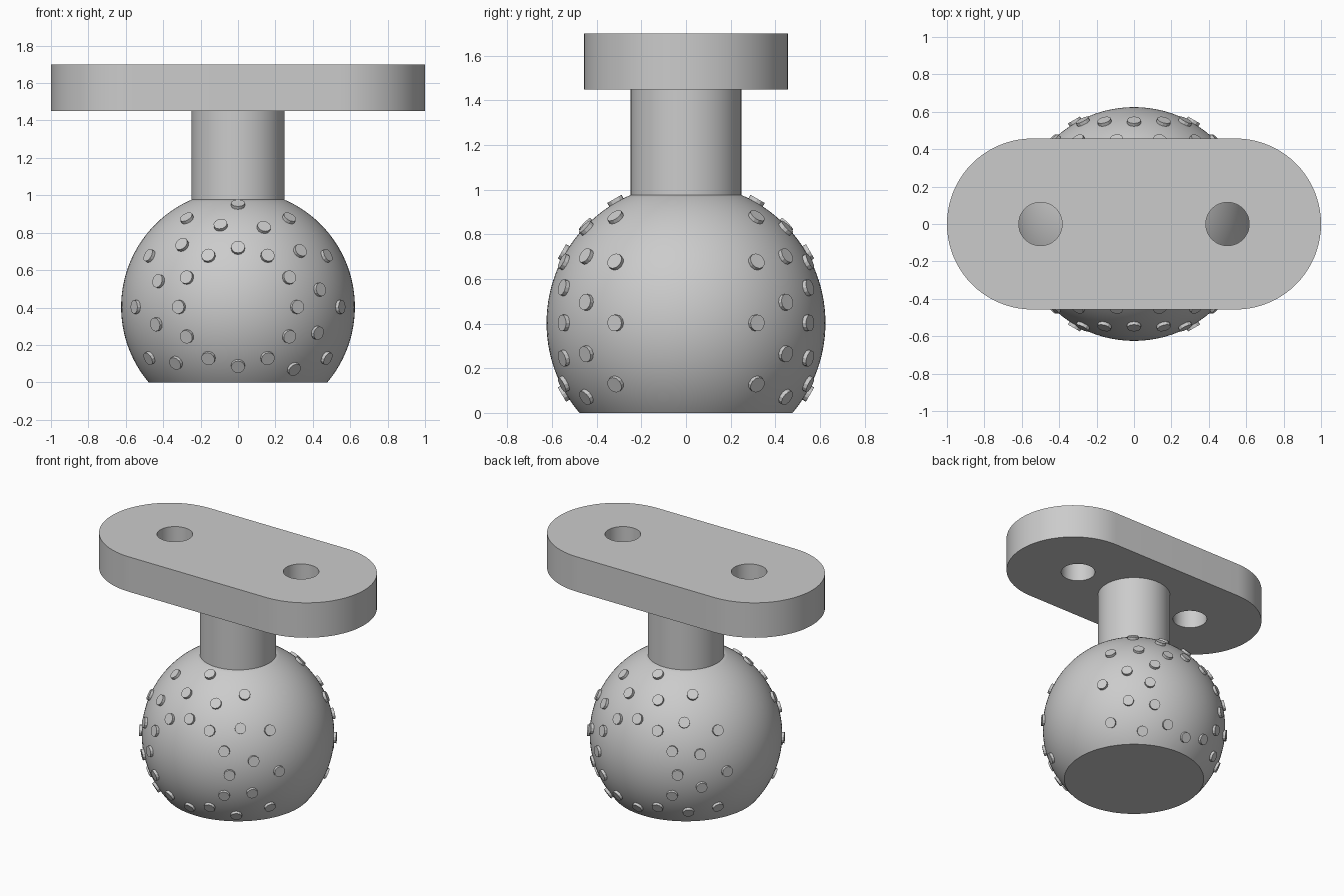
import bpy
import bmesh
from math import sin, cos, pi, radians, sqrt, asin
from mathutils import Vector, Matrix

if "Cube" in bpy.data.objects:
    bpy.data.objects.remove(bpy.data.objects["Cube"], do_unlink=True)

grey = bpy.data.materials.new("plain grey")
grey.use_nodes = True
GREY = (0.6, 0.6, 0.6, 1)
grey.diffuse_color = GREY
grey.node_tree.nodes["Principled BSDF"].inputs["Base Color"].default_value = GREY

BALL_R, BALL_Z = 0.625, 0.403
NECK_R = 0.248
PLATE_LOW, PLATE_TOP = 1.45, 1.70
PLATE_R, HOLE_R, HOLE_X = 0.457, 0.116, 0.5


def smooth(obj):
    bpy.ops.object.select_all(action='DESELECT')
    obj.select_set(True)
    bpy.context.view_layer.objects.active = obj
    bpy.ops.object.shade_smooth_by_angle(angle=radians(30))


def add_mesh(name, bm):
    mesh = bpy.data.meshes.new(name)
    bm.to_mesh(mesh)
    bm.free()
    mesh.materials.append(grey)
    obj = bpy.data.objects.new(name, mesh)
    bpy.context.collection.objects.link(obj)
    return obj


def lathe(name, profile, steps=96):
    """Spin a list of (radius, height) points around the z axis."""
    bm = bmesh.new()
    verts = [bm.verts.new((r, 0, z)) for r, z in profile]
    edges = [bm.edges.new(pair) for pair in zip(verts, verts[1:])]
    bmesh.ops.spin(bm, geom=verts + edges, axis=(0, 0, 1), cent=(0, 0, 0),
                   angle=2 * pi, steps=steps)
    bmesh.ops.remove_doubles(bm, verts=bm.verts, dist=0.0001)
    bmesh.ops.recalc_face_normals(bm, faces=bm.faces)
    smooth(add_mesh(name, bm))


# Ball with a flat foot, open only where the neck enters
low = asin(-BALL_Z / BALL_R)
high = asin(sqrt(BALL_R ** 2 - NECK_R ** 2) / BALL_R)
angles = [low + (high - low) * i / 48 for i in range(49)]
arc = [(BALL_R * cos(a), BALL_Z + BALL_R * sin(a)) for a in angles]
lathe("ball", [(0, 0)] + arc + [(0, arc[-1][1])])

# Neck
lathe("neck", [(NECK_R, arc[-1][1] - 0.02), (NECK_R, PLATE_LOW)])


# Mounting plate: rounded slab with two through holes
def circle(cx, radius, start, end, count):
    turns = [start + (end - start) * i / count for i in range(count + 1)]
    return [(cx + radius * cos(a), radius * sin(a)) for a in turns]


end_x = 1 - PLATE_R
outline = (circle(end_x, PLATE_R, -pi / 2, pi / 2, 40)
           + circle(-end_x, PLATE_R, pi / 2, 3 * pi / 2, 40))
holes = [circle(s * HOLE_X, HOLE_R, 0, 2 * pi, 48)[:-1] for s in (-1, 1)]
curve = bpy.data.curves.new("mounting_plate", 'CURVE')
curve.dimensions = '2D'
curve.fill_mode = 'BOTH'
curve.extrude = (PLATE_TOP - PLATE_LOW) / 2
for loop in [outline] + holes:
    spline = curve.splines.new('POLY')
    spline.points.add(len(loop) - 1)
    spline.use_cyclic_u = True
    for point, (x, y) in zip(spline.points, loop):
        point.co = (x, y, 0, 1)
curve.materials.append(grey)
plate = bpy.data.objects.new("mounting_plate", curve)
plate.location.z = (PLATE_LOW + PLATE_TOP) / 2
bpy.context.collection.objects.link(plate)
bpy.ops.object.select_all(action='DESELECT')
plate.select_set(True)
bpy.context.view_layer.objects.active = plate
bpy.ops.object.convert(target='MESH')
plate = bpy.context.view_layer.objects.active
bm = bmesh.new()
bm.from_mesh(plate.data)
bmesh.ops.remove_doubles(bm, verts=bm.verts, dist=0.0001)
bmesh.ops.recalc_face_normals(bm, faces=bm.faces)
bm.to_mesh(plate.data)
bm.free()
smooth(plate)

# Grip studs: three rings around the front axis, mirrored to the back
STUD_R, STUD_TOP, STUD_DEPTH = 0.037, 0.642, 0.04
bm = bmesh.new()
for tilt, offset in ((30, 0), (45, 12), (60, 0)):
    for step in range(12):
        t, a = radians(tilt), radians(offset + 30 * step)
        for side in (-1, 1):
            d = Vector((sin(t) * cos(a), side * cos(t), sin(t) * sin(a)))
            center = Vector((0, 0, BALL_Z)) + d * (STUD_TOP - STUD_DEPTH / 2)
            if center.z < 0.03:
                continue
            place = Matrix.Translation(center) @ d.to_track_quat('Z', 'Y').to_matrix().to_4x4()
            bmesh.ops.create_cone(bm, cap_ends=True, segments=12, radius1=STUD_R,
                                  radius2=STUD_R, depth=STUD_DEPTH, matrix=place)
add_mesh("grip_studs", bm)
